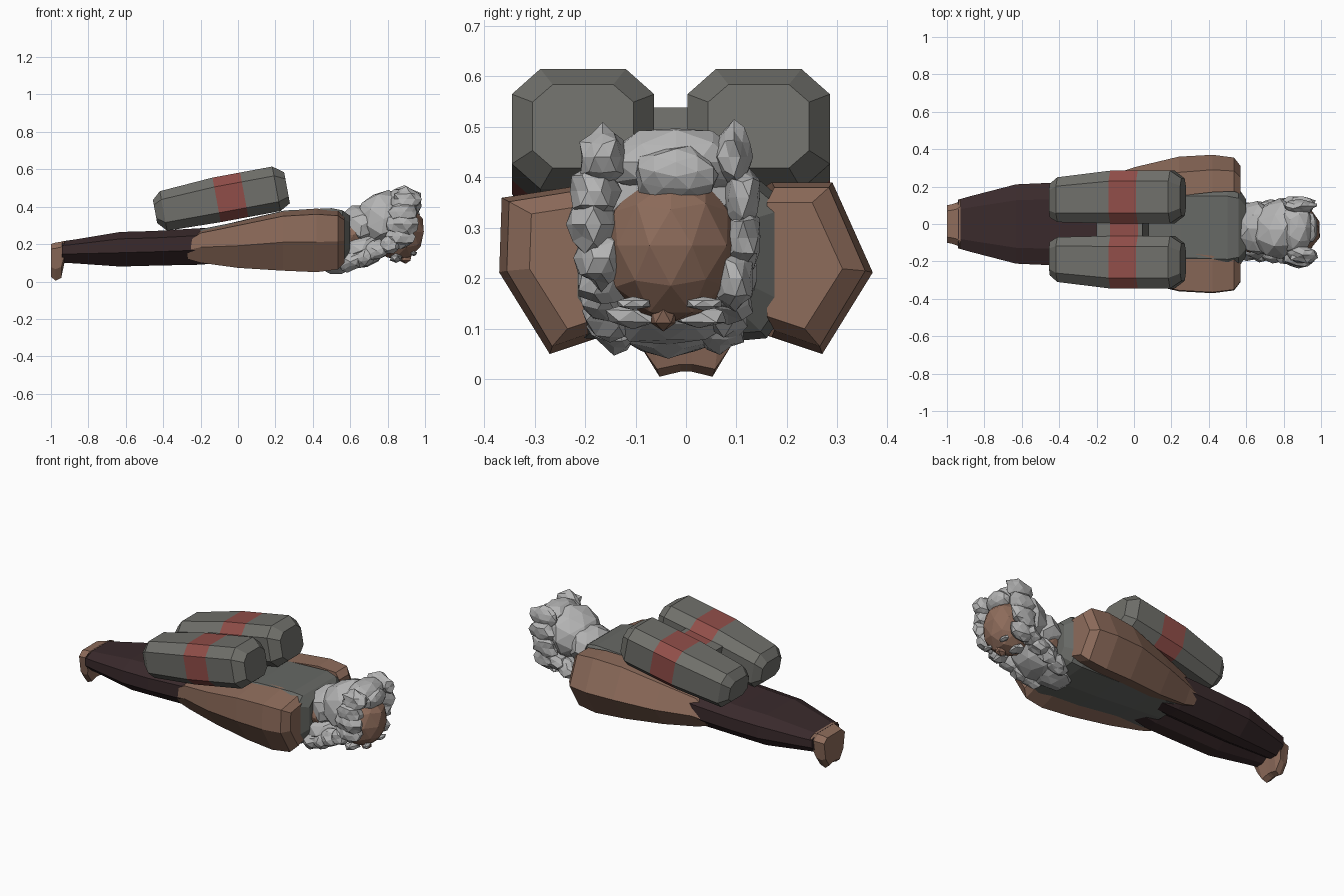
import bpy, bmesh, math, random
from mathutils import Vector, Matrix

if "Cube" in bpy.data.objects:
    bpy.data.objects.remove(bpy.data.objects["Cube"])


def material(name, r, g, b):
    m = bpy.data.materials.new(name)
    m.use_nodes = True
    m.diffuse_color = (r, g, b, 1)
    m.node_tree.nodes["Principled BSDF"].inputs["Base Color"].default_value = (r, g, b, 1)
    return m


SKIN = material("brown_skin", .27, .15, .105)
TROUSER = material("dark_maroon", .042, .023, .025)
VEST = material("vest_grey", .135, .14, .13)
TANK = material("tank_grey", .16, .16, .145)
RED = material("strap_red", .28, .075, .065)
HAIR = material("silver_hair", .46, .46, .46)


def finish(name, bm, mats):
    bmesh.ops.recalc_face_normals(bm, faces=bm.faces)
    mesh = bpy.data.meshes.new(name)
    bm.to_mesh(mesh)
    bm.free()
    for m in mats:
        mesh.materials.append(m)
    ob = bpy.data.objects.new(name, mesh)
    bpy.context.collection.objects.link(ob)
    return ob


def loft(name, profile, rings, mats, side=1, band=None):
    """Rings are (x, centre y, half width, low z, high z); profile is in -1..1."""
    bm = bmesh.new()
    loops = []
    for x, cy, hw, lo, hi in rings:
        cz, hh = (lo + hi) / 2, (hi - lo) / 2
        loops.append([bm.verts.new((x, side * (cy + py * hw), cz + pz * hh))
                      for py, pz in profile])
    n = len(profile)
    for k, (a, b) in enumerate(zip(loops, loops[1:])):
        for i in range(n):
            f = bm.faces.new((a[i], a[(i + 1) % n], b[(i + 1) % n], b[i]))
            f.material_index = 1 if k == band else 0
    bm.faces.new(loops[0])
    bm.faces.new(loops[-1])
    return finish(name, bm, mats)


def blob(name, loc, size, mat, seed, rough=.1, tilt=0, detail=2):
    """Faceted lump with jittered corners."""
    rng = random.Random(seed)
    bm = bmesh.new()
    bmesh.ops.create_icosphere(bm, subdivisions=detail, radius=1)
    for v in bm.verts:
        v.co *= 1 + rng.uniform(-rough, rough)
    bm.transform(Matrix.Translation(loc) @ Matrix.Rotation(math.radians(tilt), 4, 'Y')
                 @ Matrix.Diagonal((*size, 1)))
    return finish(name, bm, [mat])


# Trousers, with a groove between the legs underneath
LEGS = [(-.6, 1), (.6, 1), (1, .6), (1, -.2), (.6, -1), (.25, -1),
        (0, -.65), (-.25, -1), (-.6, -1), (-1, -.2), (-1, .6)]
loft("trousers", LEGS, [
    (-.94, 0, .13, .10, .215), (-.87, 0, .15, .097, .225), (-.63, 0, .212, .08, .265),
    (-.45, 0, .22, .085, .27), (-.2, 0, .22, .09, .285), (-.1, 0, .2, .1, .29)], [TROUSER])

# Feet, toes pointing down
FOOT = [(-.7, 1), (.7, 1), (1, .7), (.85, -.4), (.5, -1), (.1, -.9),
        (-.1, -.9), (-.5, -1), (-.85, -.4), (-1, .7)]
loft("feet", FOOT, [
    (-1, 0, .1, .025, .2), (-.975, 0, .105, .005, .208), (-.945, 0, .115, .02, .213),
    (-.928, 0, .134, .1, .218)], [SKIN])

# Vest around the torso
CHEST = [(-.75, 1), (.75, 1), (1, .7), (1, -.5), (.8, -.9), (0, -1),
         (-.8, -.9), (-1, -.5), (-1, .7)]
loft("vest", CHEST, [
    (-.2, -.01, .19, .1, .28), (0, -.01, .2, .085, .32), (.25, -.015, .22, .07, .38),
    (.5, -.02, .225, .065, .392), (.56, -.02, .21, .08, .38), (.6, -.02, .15, .13, .35)], [VEST])

# Arms held against the sides; the right shoulder is squarer than the left
ARM = [(.57, .235, .075, .1, .35), (.535, .265, .09, .065, .38), (.42, .27, .1, .05, .39),
       (.24, .255, .105, .058, .378), (0, .215, .088, .073, .322),
       (-.2, .185, .05, .1, .275), (-.27, .18, .035, .12, .22)]
for name, side, top in (("left_arm", 1, (.2, 1)), ("right_arm", -1, (.95, .82))):
    loft(name, [(-1, 1), top, (1, -.05), (0, -1), (-1, -.8)], ARM, [SKIN], side)

# Twin tanks with a strap, and the bracket joining them
OCT = [(-.6, 1), (.6, 1), (1, .58), (1, -.58), (.6, -1), (-.6, -1), (-1, -.58), (-1, .58)]
BOX = [(-1, 1), (1, 1), (1, -1), (-1, -1)]
PACK = Matrix.Translation((-.09, -.03, .442)) @ Matrix.Rotation(math.radians(-10.5), 4, 'Y')
for name, side in (("left_tank", 1), ("right_tank", -1)):
    loft(name, OCT, [
        (-.36, .155, .09, -.065, .06), (-.315, .16, .12, -.115, .1),
        (-.025, .174, .141, -.122, .12), (.125, .174, .141, -.122, .12),
        (.3, .174, .141, -.122, .12), (.357, .174, .1, -.09, .078)],
        [TANK, RED], side, band=2).matrix_world = PACK
loft("tank_bracket", BOX, [(x, 0, .036, -.11, .07) for x in (-.1, -.025, .125, .15)],
     [TANK, RED], 1, band=1).matrix_world = PACK

# Head, neck and nose
blob("head", (.865, -.03, .265), (.133, .135, .155), SKIN, 3, .03)
blob("neck", (.62, -.03, .25), (.14, .12, .11), SKIN, 4, .03)
blob("nose", (.895, -.045, .125), (.035, .028, .03), SKIN, 5, .05, detail=1)

# Hair: a mass at the back, a fringe and side locks
blob("back_hair", (.78, -.03, .335), (.16, .165, .145), HAIR, 11, .08, -25)
blob("nape_hair", (.66, -.025, .3), (.115, .15, .115), HAIR, 12, .09, -25)
blob("crown_hair", (.87, -.02, .43), (.085, .14, .07), HAIR, 13, .08)
blob("fringe", (.93, -.02, .405), (.05, .085, .06), HAIR, 14, .08, 35)
for i in range(4):
    t = i / 3
    blob(f"right_lock_{i}", (.90 - .03 * t, -.165 - .02 * math.sin(t * 3), .44 - .2 * t),
         (.08, .048, .06), HAIR, 20 + i, .16)
    blob(f"left_lock_{i}", (.89 - .03 * t, .095 + .02 * math.sin(t * 3), .44 - .24 * t),
         (.085, .038, .065), HAIR, 30 + i, .16)

# Beard flowing back to the chest, with tufts along both sides
blob("beard", (.66, -.035, .165), (.15, .145, .095), HAIR, 41, .1, -20)
blob("beard_tip", (.545, -.035, .1), (.115, .1, .058), HAIR, 42, .12, -8)
for side in (1, -1):
    for i in range(4):
        blob(f"beard_tuft_{'left' if side > 0 else 'right'}_{i}",
             (.6 + .07 * i, -.038 + side * (.105 + .008 * i), .105 + .03 * i),
             (.07, .05, .05), HAIR, 50 + i + 5 * side, .18, -25)
    blob("left_moustache" if side > 0 else "right_moustache",
         (.845, -.04 + side * .065, .125), (.035, .06, .025), HAIR, 70 + side, .12, detail=1)
    blob("left_eyebrow" if side > 0 else "right_eyebrow",
         (.94, -.035 + side * .07, .15), (.02, .038, .014), HAIR, 80 + side, .12, detail=1)
